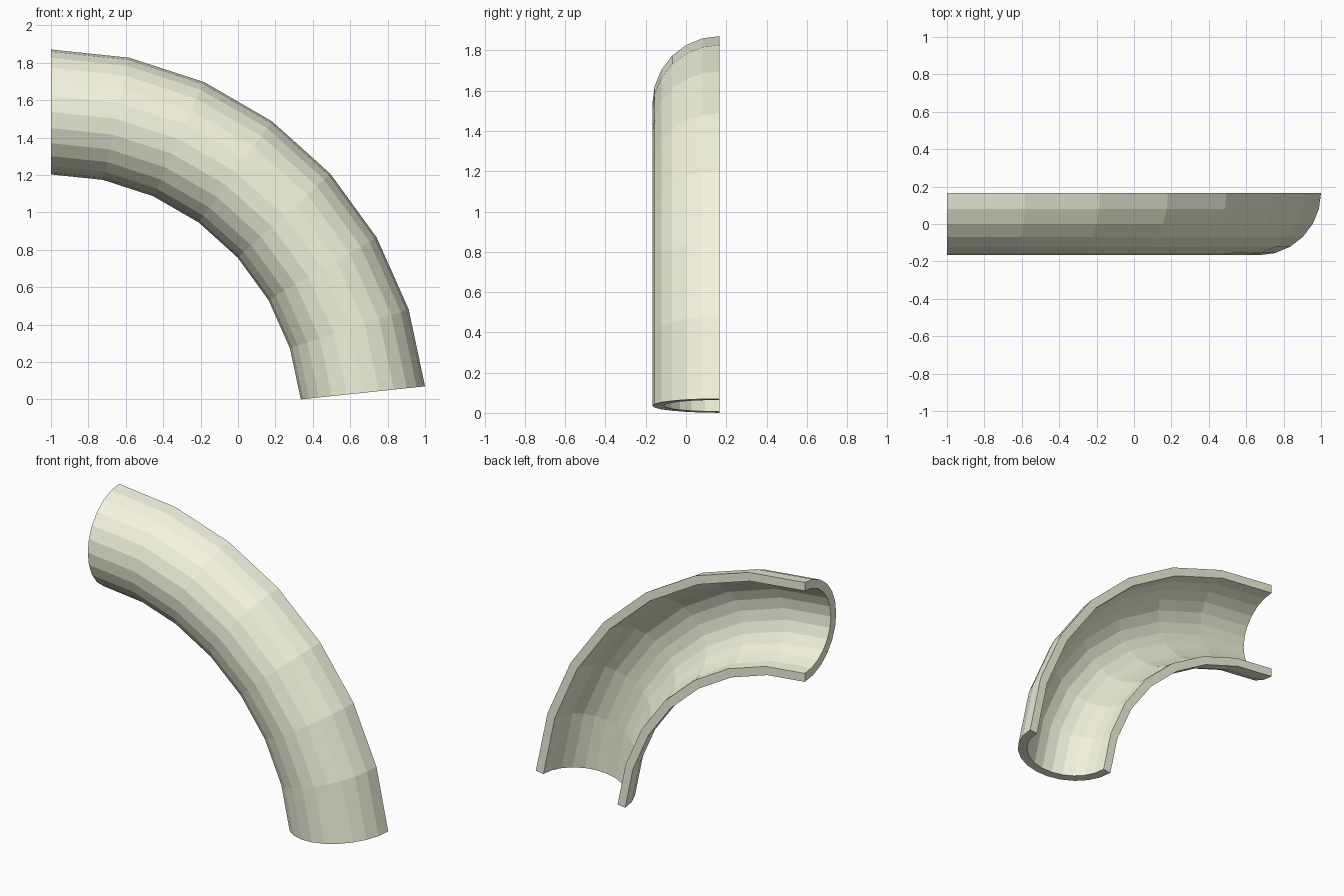
import bpy, bmesh
from math import sin, cos, radians

if "Cube" in bpy.data.objects:
    bpy.data.objects.remove(bpy.data.objects["Cube"])

# Bend of the pipe: axis at (BX, BZ), seven 12-degree segments
BX, BZ, BEND = -1.0, -0.14, 1.677
SEGS, STEP = 7, 12
# Half-round wall: 12 facets of 15 degrees, cut open at the back
R_OUT, R_IN, SIDES = 0.334, 0.277, 12
Y_CUT = 0.167


def section_point(radius, k):
    a = radians(180 * k / SIDES)
    return Y_CUT - radius * sin(a), BEND + radius * cos(a)


# Closed C-shaped profile: outer arc, then inner arc back
profile = [section_point(R_OUT, k) for k in range(SIDES + 1)]
profile += [section_point(R_IN, k) for k in reversed(range(SIDES + 1))]
n = len(profile)

bm = bmesh.new()
rings = []
for s in range(SEGS + 1):
    t = radians(s * STEP)
    rings.append([bm.verts.new((BX + d * sin(t), y, BZ + d * cos(t))) for y, d in profile])

# Swept walls and cut edges
for a, b in zip(rings, rings[1:]):
    for i in range(n):
        j = (i + 1) % n
        bm.faces.new((a[i], a[j], b[j], b[i]))

# Rims at both ends
for r in (rings[0], rings[-1]):
    for k in range(SIDES):
        bm.faces.new((r[k], r[k + 1], r[n - 2 - k], r[n - 1 - k]))

bmesh.ops.recalc_face_normals(bm, faces=bm.faces)
mesh = bpy.data.meshes.new("half_pipe_bend")
bm.to_mesh(mesh)
bm.free()
pipe = bpy.data.objects.new("half_pipe_bend", mesh)
bpy.context.collection.objects.link(pipe)

# Cream paint
cream = bpy.data.materials.new("cream")
cream.diffuse_color = (0.9, 0.9, 0.73, 1)
cream.use_nodes = True
cream.node_tree.nodes["Principled BSDF"].inputs["Base Color"].default_value = cream.diffuse_color
mesh.materials.append(cream)
